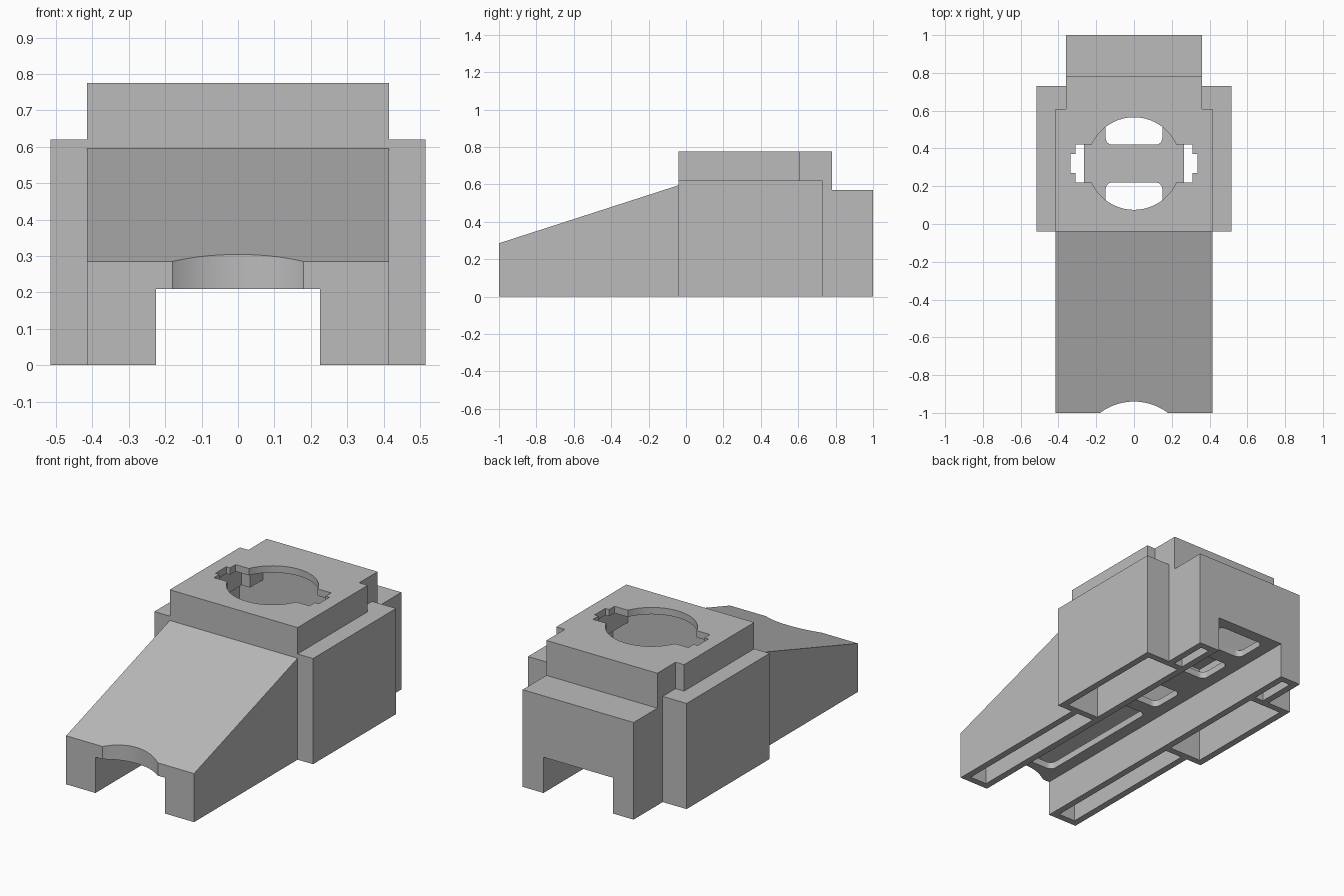
import bpy, bmesh, math
from mathutils import Vector

if "Cube" in bpy.data.objects:
    bpy.data.objects.remove(bpy.data.objects["Cube"], do_unlink=True)

WALL = 0.04

grey = bpy.data.materials.new("plain grey")
grey.use_nodes = True
grey.diffuse_color = (0.5, 0.5, 0.5, 1)
grey.node_tree.nodes["Principled BSDF"].inputs["Base Color"].default_value = grey.diffuse_color


def prism(name, outline, low, high, axis="z"):
    """Extrude an outline along z (points are x, y) or along x (points are y, z)."""
    place = (lambda a, b, d: (a, b, d)) if axis == "z" else (lambda a, b, d: (d, a, b))
    bm = bmesh.new()
    face = bm.faces.new([bm.verts.new(place(a, b, low)) for a, b in outline])
    moved = bmesh.ops.extrude_face_region(bm, geom=[face])["geom"]
    verts = [v for v in moved if isinstance(v, bmesh.types.BMVert)]
    bmesh.ops.translate(bm, verts=verts, vec=Vector(place(0, 0, high - low)))
    bmesh.ops.recalc_face_normals(bm, faces=bm.faces)
    mesh = bpy.data.meshes.new(name)
    bm.to_mesh(mesh)
    bm.free()
    mesh.materials.append(grey)
    obj = bpy.data.objects.new(name, mesh)
    bpy.context.collection.objects.link(obj)
    return obj


def box(name, half_x, y0, y1, z0, z1):
    return prism(name, [(-half_x, y0), (half_x, y0), (half_x, y1), (-half_x, y1)], z0, z1)


def arc(cx, cy, r, start=0, end=360, n=72):
    steps = [math.radians(start + (end - start) * i / n) for i in range(n + (end - start < 360))]
    return [(cx + r * math.cos(t), cy + r * math.sin(t)) for t in steps]


def rounded(half_x, y0, y1, r):
    """Outline of a rectangle with rounded corners."""
    x = half_x - r
    corners = [(x, y1 - r), (-x, y1 - r), (-x, y0 + r), (x, y0 + r)]
    return [p for i, (cx, cy) in enumerate(corners)
            for p in arc(cx, cy, r, 90 * i, 90 * i + 90, 6)]


def combine(target, others, operation):
    """Apply exact booleans one after another and discard the helpers."""
    for other in others:
        other.hide_render = True
        mod = target.modifiers.new("cut", "BOOLEAN")
        mod.operation, mod.solver, mod.object = operation, "EXACT", other
        bpy.context.view_layer.update()
        graph = bpy.context.evaluated_depsgraph_get()
        mesh = bpy.data.meshes.new_from_object(target.evaluated_get(graph))
        target.modifiers.clear()
        target.data = mesh
        bpy.data.objects.remove(other, do_unlink=True)
    return target


# Outer body: wide middle, sloped nose, raised block and stepped tail
body = box("housing", 0.515, -0.04, 0.73, 0, 0.62)
nose = prism("nose", [(-1, 0), (0, 0), (0, 0.595), (-0.04, 0.595), (-1, 0.285)],
             -0.415, 0.415, "x")
block = box("raised_block", 0.415, -0.04, 0.61, 0.3, 0.775)
tail = prism("tail", [(0.5, 0), (1, 0), (1, 0.57), (0.78, 0.57), (0.78, 0.775), (0.5, 0.775)],
             -0.36, 0.36, "x")
combine(body, [nose, block, tail], "UNION")

# Hollow spaces, open at the bottom
nose_space = prism("nose_space", [(-0.96, -0.1), (-0.04, -0.1), (-0.04, 0.553), (-0.96, 0.256)],
                   -0.375, 0.375, "x")
middle_space = box("middle_space", 0.475, 0, 0.69, -0.1, 0.58)
combine(middle_space, [box("block_space", 0.375, 0, 0.57, 0.3, 0.735),
                       box("back_space", 0.32, 0.4, 0.69, 0.35, 0.735)], "UNION")
tail_space = box("tail_space", 0.32, 0.73, 0.96, -0.1, 0.53)

# Keep the channel walls and the wall behind the round nose notch
spaces = [nose_space, middle_space, tail_space]
for space in spaces:
    combine(space, [box("channel_casing", 0.225 + WALL, -2, 2, -0.5, 0.21 + WALL)], "DIFFERENCE")
combine(nose_space, [prism("notch_wall", arc(0, -1.24, 0.30 + WALL), -0.5, 1)], "DIFFERENCE")
combine(body, spaces, "DIFFERENCE")

# Channel underneath and round notch at the front
combine(body, [box("channel", 0.225, -2, 2, -0.5, 0.21),
               prism("nose_notch", arc(0, -1.24, 0.30), -0.5, 1)], "DIFFERENCE")

# Keyed round opening in the top
combine(body, [prism("round_opening", arc(0, 0.32, 0.245), 0.7, 1),
               box("wide_key", 0.31, 0.22, 0.42, 0.7, 1),
               box("narrow_key", 0.335, 0.27, 0.37, 0.7, 1)], "DIFFERENCE")

# Rounded slots in the channel ceiling
for y0, y1 in [(-0.89, -0.08), (0.01, 0.22), (0.42, 0.63), (0.73, 0.93)]:
    combine(body, [prism("slot", rounded(0.15, y0, y1, 0.035), 0.15, 0.252)], "DIFFERENCE")

bpy.ops.object.select_all(action="DESELECT")
body.select_set(True)
bpy.context.view_layer.objects.active = body
bpy.ops.object.shade_smooth_by_angle(angle=math.radians(30))
